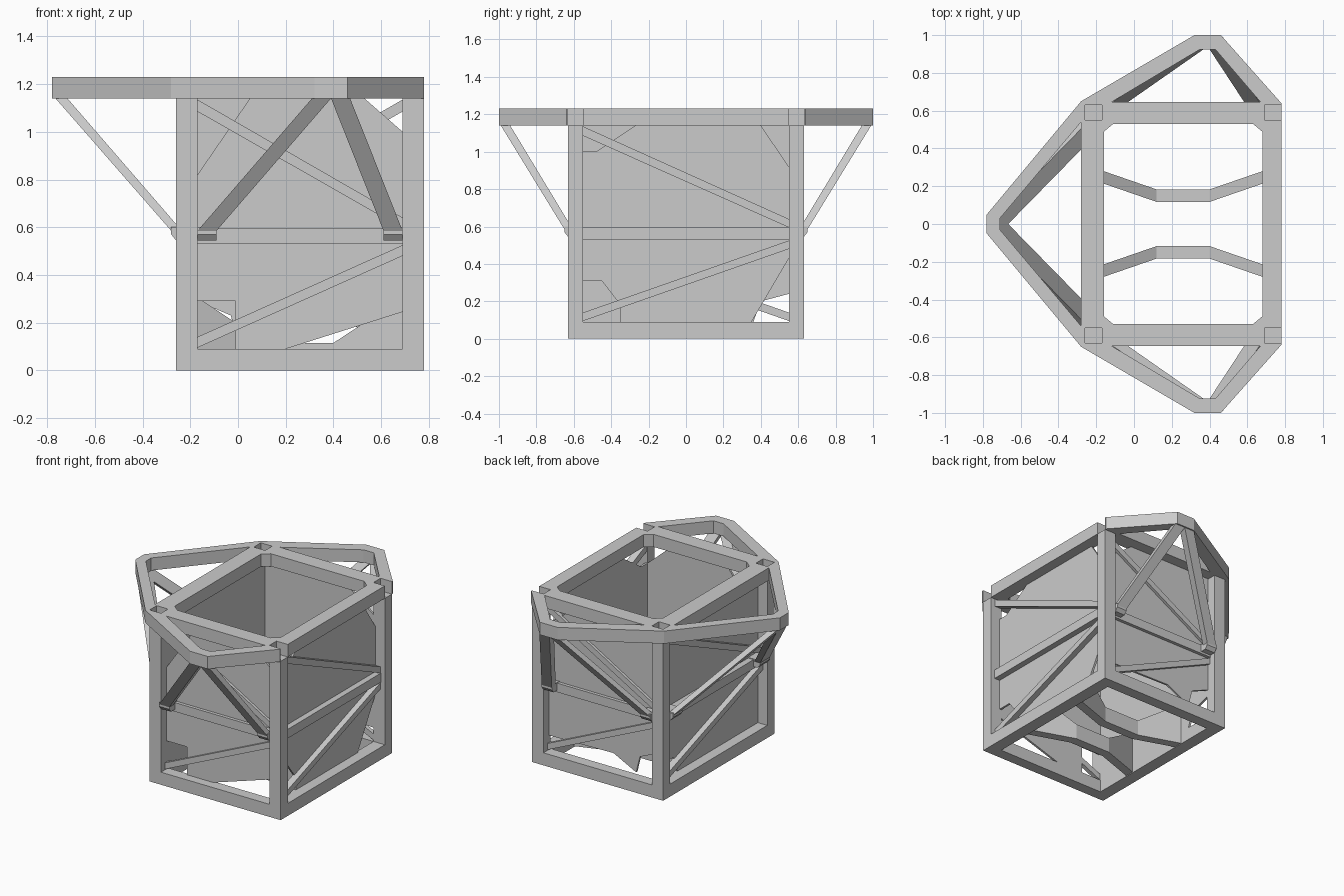
import bpy, bmesh
from mathutils import Vector, Matrix

cube = bpy.data.objects.get("Cube")
if cube:
    bpy.data.objects.remove(cube, do_unlink=True)

grey = bpy.data.materials.new("frame_grey")
grey.use_nodes = True
grey.diffuse_color = (0.6, 0.6, 0.6, 1)
grey.node_tree.nodes["Principled BSDF"].inputs["Base Color"].default_value = (0.6, 0.6, 0.6, 1)

CX = 0.26                  # centre of the box in x
BAR, TOP, RIM = 0.09, 1.14, 1.23


def side(u, out, origin):
    """Frame of one box side: u runs left to right seen from outside, then outward, then up."""
    u, out = Vector(u), Vector(out)
    return Matrix.Translation(origin) @ Matrix((u, out, (0, 0, 1))).transposed().to_4x4()


def loft(name, frame, ring_a, ring_b):
    """Solid between two matching rings of points."""
    bm = bmesh.new()
    a = [bm.verts.new(frame @ Vector(p)) for p in ring_a]
    b = [bm.verts.new(frame @ Vector(p)) for p in ring_b]
    bm.faces.new(a)
    bm.faces.new(b[::-1])
    for i in range(len(a)):
        j = (i + 1) % len(a)
        bm.faces.new((a[i], a[j], b[j], b[i]))
    bmesh.ops.recalc_face_normals(bm, faces=bm.faces)
    mesh = bpy.data.meshes.new(name)
    bm.to_mesh(mesh)
    bm.free()
    mesh.materials.append(grey)
    obj = bpy.data.objects.new(name, mesh)
    bpy.context.collection.objects.link(obj)


def plate(name, frame, outline, d0, d1):
    """Upright outline (u, z) given thickness outward."""
    loft(name, frame, [(u, d0, z) for u, z in outline], [(u, d1, z) for u, z in outline])


def slab(name, frame, outline, z0, z1):
    """Flat outline (u, outward) given height."""
    loft(name, frame, [(u, d, z0) for u, d in outline], [(u, d, z1) for u, d in outline])


def rect(u0, u1, v0, v1):
    return [(u0, v0), (u1, v0), (u1, v1), (u0, v1)]


def strut(name, frame, foot, head, reach, width):
    """Sloping brace with a foot block, bevelled below, on the post."""
    low = [(u, d, 0.585) for u, d in rect(foot, foot + width, -0.025, 0.02)]
    high = [(u, d, TOP) for u, d in rect(head, head + width, reach - 0.05, reach)]
    loft(name, frame, low, high)
    block = [(-.08, .545), (0, .545), (.02, .57), (.02, .6), (-.08, .6)]
    loft(name + "_foot", frame, *[[(u, d, z) for d, z in block] for u in (foot, foot + width)])


# frame, half opening, rail overhang, post width, post depth, brace face depth
sides = {
    "front": (side((1, 0, 0), (0, -1, 0), (CX, -0.63, 0)), 0.43, 0.015, 0.09, 0.08, -0.045),
    "right": (side((0, 1, 0), (1, 0, 0), (0.78, 0, 0)), 0.55, 0.0, 0.08, 0.09, -0.035),
    "back": (side((-1, 0, 0), (0, 1, 0), (CX, 0.63, 0)), 0.43, 0.015, 0.09, 0.08, -0.045),
    "left": (side((0, -1, 0), (-1, 0, 0), (-0.26, 0, 0)), 0.55, 0.02, 0.08, 0.09, -0.035),
}

# chipped wall sheets, outlines in (u, z)
sheets = {
    "front": [(-.27, .09), (-.06, .09), (.43, .245), (.43, 1.0), (.27, 1.14),
              (-.21, 1.14), (-.43, .82), (-.43, .29), (-.27, .29)],
    "right": [(-.35, .09), (.35, .09), (.55, .43), (.55, .92), (.4, 1.14), (-.27, 1.14),
              (-.48, 1.0), (-.55, 1.0), (-.55, .31), (-.45, .31), (-.35, .18)],
    "back": [(-.43, .19), (.08, .2), (.26, .11), (.29, .23), (.36, .26), (.43, .29),
             (.43, 1.14), (-.24, 1.14), (-.43, 1.0)],
    "left": [(-.36, .09), (.55, .09), (.55, 1.14), (-.55, 1.14), (-.55, .24), (-.4, .2)],
}

for name, (frame, h, over, post, deep, face) in sides.items():
    # corner post, one per side at its left end
    slab(name + "_post", frame, rect(-h - post, -h, -deep, 0), 0, TOP)
    # horizontal rails
    plate(name + "_bottom_rail", frame, rect(-h, h, 0, BAR), -deep, 0)
    plate(name + "_middle_rail", frame, rect(-h, h, 0.53, 0.595), -deep + 0.005, face + 0.003)
    plate(name + "_top_rail", frame, rect(-h, h, TOP, RIM), -0.1, over)
    # small corner gussets of the top ring
    for s in (-1, 1):
        slab(name + "_gusset", frame, [(s * (h - 0.06), -0.1), (s * h, -0.1), (s * h, -0.15)], TOP, RIM)
    # diagonal braces
    inner = -deep + 0.005
    plate(name + "_upper_brace", frame, [(-h, 1.085), (h, 0.595), (h, 0.64), (-h, 1.135)], inner, face)
    plate(name + "_lower_brace", frame, [(-h, .095), (h, .48), (h, .525), (-h, .14)], inner, face)
    plate(name + "_wall_sheet", frame, sheets[name], -deep, -deep + 0.015)

# outriggers: the back one mirrors the front one
for name, m in (("front", 1), ("back", -1)):
    frame = sides[name][0] @ Matrix.Diagonal((m, 1, 1, 1))
    slab(name + "_outrigger", frame, [(-.54, .02), (.06, .37), (.2, .37), (.52, .01), (.52, 0), (.43, 0), (.41, .015),
                                      (.17, .295), (.09, .295), (-.38, .015), (-.43, 0), (-.53, 0)], TOP, RIM)
    strut(name + "_long_strut", frame, -0.43, 0.05, 0.36, 0.08)
    strut(name + "_short_strut", frame, 0.35, 0.13, 0.36, 0.08)

frame = sides["left"][0]
slab("left_outrigger", frame, [(-.65, .02), (-.05, .52), (.05, .52), (.65, .02), (.63, 0), (.54, 0),
                               (.54, .02), (.03, .45), (-.03, .45), (-.54, .02), (-.54, 0), (-.63, 0)], TOP, RIM)
for s in (-1, 1):
    strut("left_strut", frame @ Matrix.Diagonal((s, 1, 1, 1)), 0.44, -0.05, 0.505, 0.11)

# two floor bars: flat below, tops rising from the middle to the walls
path = [(-.17, .25, .305), (.12, .15, .115), (.4, .15, .115), (.69, .25, .305)]
for s in (-1, 1):
    for i in range(3):
        ends = [[(x, s * y + dy, z) for dy, z in rect(-.033, .033, .005, top)]
                for x, y, top in path[i:i + 2]]
        loft("floor_bar", Matrix.Identity(4), *ends)
